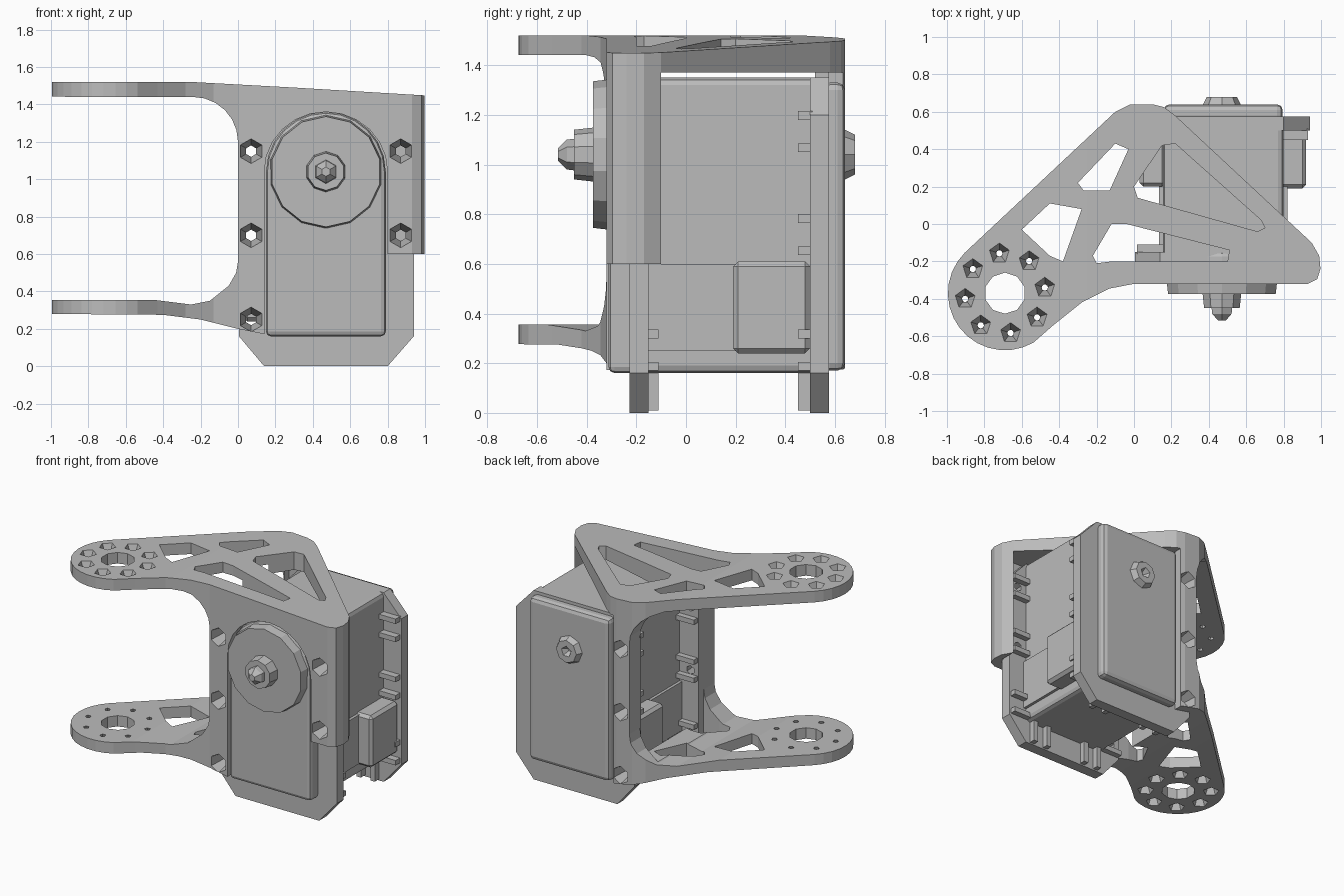
import bpy, bmesh, math
from mathutils import Vector, Matrix

if "Cube" in bpy.data.objects:
    bpy.data.objects.remove(bpy.data.objects["Cube"], do_unlink=True)

grey = bpy.data.materials.new("light_grey")
grey.use_nodes = True
grey.diffuse_color = (0.5, 0.5, 0.5, 1)
grey.node_tree.nodes["Principled BSDF"].inputs["Base Color"].default_value = (0.5, 0.5, 0.5, 1)


def make(name, bm):
    bmesh.ops.recalc_face_normals(bm, faces=bm.faces)
    mesh = bpy.data.meshes.new(name)
    bm.to_mesh(mesh)
    bm.free()
    mesh.materials.append(grey)
    obj = bpy.data.objects.new(name, mesh)
    bpy.context.collection.objects.link(obj)
    return obj


def prism(name, pts, lo, hi, axis):
    """Extrude an outline along y (points are x, z) or z (points are x, y)."""
    bm = bmesh.new()
    place = (lambda p, d: (p[0], d, p[1])) if axis == "y" else (lambda p, d: (p[0], p[1], d))
    ends = [[bm.verts.new(place(p, d)) for p in pts] for d in (lo, hi)]
    for ring in ends:
        bm.faces.new(ring)
    n = len(pts)
    for i in range(n):
        j = (i + 1) % n
        bm.faces.new((ends[0][i], ends[0][j], ends[1][j], ends[1][i]))
    return make(name, bm)


def box(name, x, y, z):
    return prism(name, [(x[0], y[0]), (x[1], y[0]), (x[1], y[1]), (x[0], y[1])], z[0], z[1], "z")


def cone(name, p0, p1, r0, r1, sides):
    """Straight or tapered round part from p0 to p1."""
    p0, p1 = Vector(p0), Vector(p1)
    turn = (p1 - p0).to_track_quat("Z", "Y").to_matrix().to_4x4()
    bm = bmesh.new()
    bmesh.ops.create_cone(bm, cap_ends=True, segments=sides, radius1=r0, radius2=r1,
                          depth=(p1 - p0).length, matrix=Matrix.Translation((p0 + p1) / 2) @ turn)
    return make(name, bm)


def apply(obj, mod):
    bpy.context.view_layer.objects.active = obj
    bpy.ops.object.modifier_apply(modifier=mod.name)


def combine(cutter, *targets, op="DIFFERENCE"):
    for obj in targets:
        mod = obj.modifiers.new("cut", "BOOLEAN")
        mod.operation, mod.solver, mod.object = op, "EXACT", cutter
        apply(obj, mod)
    bpy.data.objects.remove(cutter, do_unlink=True)


def bevel(obj, width, segments=2):
    mod = obj.modifiers.new("bevel", "BEVEL")
    mod.width, mod.segments, mod.limit_method = width, segments, "ANGLE"
    apply(obj, mod)


def arc(cx, cy, r, a0, a1, n):
    return [(cx + r * math.cos(math.radians(a0 + (a1 - a0) * i / n)),
             cy + r * math.sin(math.radians(a0 + (a1 - a0) * i / n))) for i in range(n + 1)]


HUB = (-0.69, -0.37)
SHAFT = (0.47, 1.04)

# Bracket: side profile of the C shape intersected with its plan outline
profile = [(-1.05, 1.52), (-0.25, 1.52), (0.3, 1.49), (1.05, 1.445), (1.05, 0.6), (0.15, 0.6),
           (0.15, 0.17), (0, 0.2), (-0.2, 0.25), (-0.4, 0.275), (-1.05, 0.28), (-1.05, 0.355),
           (-0.45, 0.355), (-0.25, 0.33), (-0.15, 0.35), (-0.05, 0.43), (-0.01, 0.5), (0, 0.56)]
profile += arc(-0.24, 1.2, 0.24, 0, 90, 6) + [(-1.05, 1.441)]
bracket = prism("bracket", profile, -0.8, 0.8, "y")
plan = arc(*HUB, 0.305, 135, 300, 14)
plan += [(-0.43, -0.54), (-0.28, -0.42), (-0.13, -0.345), (0, -0.32), (0.93, -0.32), (0.98, -0.295),
         (0.997, -0.24), (0.99, -0.17), (0.95, -0.1), (0.22, 0.58), (0.16, 0.625), (0.1, 0.64),
         (-0.02, 0.64), (-0.1, 0.6)]
combine(prism("plan", plan, -0.2, 1.8, "z"), bracket, op="INTERSECT")

# Space for the motor, the side window and the open back
combine(box("cavity", (0.003, 0.95), (-0.22, 0.572), (-0.1, 1.37)), bracket)
combine(box("window", (-0.4, 0.05), (-0.15, 0.52), (0.356, 1.438)), bracket)
combine(box("open_back", (0.13, 1.2), (0.4, 0.9), (-0.1, 1.37)), bracket)

# Truss openings through both arms
trusses = [
    [(0, 0.2), (0.02, 0.14), (0.66, -0.04), (0.7, -0.02), (0.68, 0.02), (0.22, 0.43), (0.15, 0.42)],
    [(-0.12, 0), (-0.22, -0.17), (-0.2, -0.21), (-0.12, -0.2), (0.5, -0.2), (0.51, -0.14), (-0.04, 0)],
    [(-0.45, 0.11), (-0.28, 0.08), (-0.38, -0.2), (-0.45, -0.17), (-0.6, -0.03)],
    [(-0.1, 0.43), (-0.03, 0.4), (-0.13, 0.18), (-0.27, 0.18), (-0.3, 0.22)]]
for outline in trusses:
    combine(prism("truss_hole", outline, 0.1, 1.7, "z"), bracket)

# Hub bore and its ring of countersunk holes on the outer faces
combine(cone("bore", (*HUB, 0.1), (*HUB, 1.7), 0.11, 0.11, 10), bracket)
for x, y in arc(*HUB, 0.215, 8, 323, 7):
    for outer, inner in ((1.53, 1.43), (0.265, 0.365)):
        combine(cone("countersink", (x, y, outer), (x, y, inner), 0.06, 0.015, 5), bracket)

# Arched recess for the motor's front housing
arch = [(0.15, 0.16), (0.79, 0.16)] + arc(SHAFT[0], SHAFT[1], 0.32, 0, 180, 12)
recess = [(SHAFT[0] + (x - SHAFT[0]) * 1.03, z) for x, z in arch]
combine(prism("recess", recess, -0.5, -0.1, "y"), bracket)

# Motor housing
bevel(box("motor_body", (0.155, 0.8), (-0.2, 0.575), (0.16, 1.35)), 0.03)
bevel(prism("front_housing", arch, -0.312, -0.15, "y"), 0.025)
bevel(box("back_cover", (0.16, 0.795), (0.55, 0.64), (0.17, 1.33)), 0.03)

# Octagonal mounting frames
octagon = [(0.14, 0), (0.8, 0), (0.94, 0.16), (0.94, 1.2), (0.8, 1.35), (0.14, 1.35),
           (0.005, 1.2), (0.005, 0.16)]
front_frame = prism("front_frame", octagon, -0.228, -0.15, "y")
back_frame = prism("back_frame", octagon, 0.5, 0.575, "y")

# Screw holes through bracket and frames
for x in (0.07, 0.87):
    for z in (1.15, 0.7, 0.25):
        if x < 0.5 or z > 0.5:
            combine(cone("screw_hole", (x, -0.33, z), (x, -0.1, z), 0.068, 0.02, 6),
                    bracket, front_frame)
        if x < 0.5:
            combine(cone("screw_hole", (x, 0.65, z), (x, 0.42, z), 0.065, 0.02, 6),
                    bracket, back_frame)

# Nut pockets: pairs of prongs on the inner face of each frame
for side, (y0, y1) in {"front": (-0.16, -0.11), "back": (0.45, 0.51)}.items():
    for x0, x1 in ((0.015, 0.16), (0.79, 0.93)):
        for z in (1.13, 0.715, 0.25):
            for dz in (-0.08, 0.05):
                box(side + "_prong", (x0, x1), (y0, y1), (z + dz, z + dz + 0.035))
    for x in (0.19, 0.3, 0.62, 0.73):
        box(side + "_bottom_prong", (x, x + 0.035), (y0, y1), (0.01, 0.18))

# Cable sockets on both sides
bevel(box("left_socket", (0.78, 0.92), (0.19, 0.5), (0.24, 0.61)), 0.02, 1)
bevel(box("right_socket", (0.03, 0.17), (0.2, 0.49), (0.24, 0.61)), 0.02, 1)
box("left_side_panel", (0.78, 0.82), (-0.17, 0.2), (0.25, 0.6))
box("right_side_panel", (0.135, 0.17), (-0.17, 0.2), (0.25, 0.6))

# Output disc, shaft and screws
def on_shaft(name, y0, y1, r0, r1, sides):
    return cone(name, (SHAFT[0], y0, SHAFT[1]), (SHAFT[0], y1, SHAFT[1]), r0, r1, sides)


on_shaft("output_disc", -0.29, -0.375, 0.305, 0.295, 14)
on_shaft("shaft", -0.36, -0.45, 0.11, 0.1, 10)
on_shaft("shaft_screw", -0.44, -0.48, 0.065, 0.06, 6)
on_shaft("shaft_screw_tip", -0.48, -0.515, 0.06, 0.025, 6)
rear = on_shaft("rear_shaft", 0.62, 0.68, 0.11, 0.08, 8)
combine(on_shaft("rear_socket", 0.69, 0.64, 0.045, 0.015, 5), rear)
